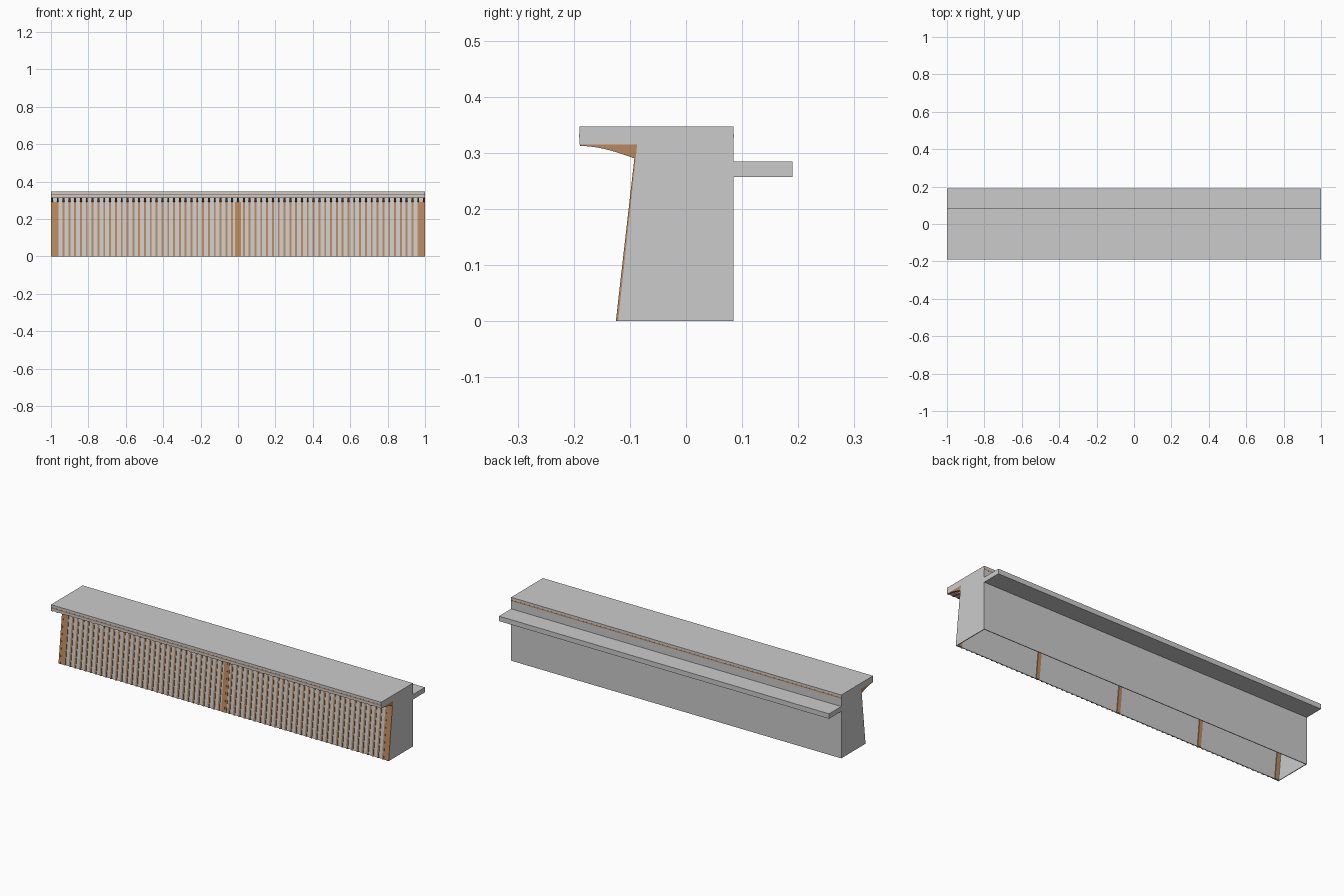
import bpy, math

if "Cube" in bpy.data.objects:
    bpy.data.objects.remove(bpy.data.objects["Cube"])

def material(name, color):
    m = bpy.data.materials.new(name)
    m.diffuse_color = color
    m.use_nodes = True
    m.node_tree.nodes["Principled BSDF"].inputs["Base Color"].default_value = m.diffuse_color
    return m

WOOD = material("warm_wood", (0.5, 0.25, 0.11, 1))

def extrude(name, profile, spans, mat=None):
    """Extrude a (y, z) profile along x for every (x0, x1) span."""
    verts, faces, n = [], [], len(profile)
    for x0, x1 in spans:
        b = len(verts)
        verts += [(x0, y, z) for y, z in profile] + [(x1, y, z) for y, z in profile]
        faces += [tuple(b + i for i in reversed(range(n))), tuple(b + n + i for i in range(n))]
        faces += [(b + i, b + (i + 1) % n, b + n + (i + 1) % n, b + n + i) for i in range(n)]
    me = bpy.data.meshes.new(name)
    me.from_pydata(verts, [], faces)
    if mat:
        me.materials.append(mat)
    ob = bpy.data.objects.new(name, me)
    bpy.context.collection.objects.link(ob)
    return ob

def rect(y0, y1, z0, z1):
    return [(y0, z0), (y1, z0), (y1, z1), (y0, z1)]

FULL = [(-1, 1)]
T = 0.004  # sheet thickness

# Hollow body, open underneath: leaning front, back and two ends
def front_y(z):
    return -0.121 + 0.034 * z / 0.315

extrude("front_panel", [(front_y(0), 0), (front_y(0) + T, 0),
                        (front_y(0.315) + T, 0.315), (front_y(0.315), 0.315)], [(-1 + T, 1 - T)])
extrude("back_panel", rect(0.085 - T, 0.085, 0, 0.315), [(-1 + T, 1 - T)])
extrude("end_panels", [(front_y(0), 0), (0.085, 0), (0.085, 0.315), (front_y(0.315), 0.315)],
        [(-1, -1 + T), (1 - T, 1)])

# Counter top with inlaid wood lines on the long edges
extrude("counter_top", rect(-0.19, 0.085, 0.315, 0.347), FULL)
extrude("front_inlay", rect(-0.1905, -0.186, 0.327, 0.333), FULL, WOOD)
extrude("back_inlay", rect(0.081, 0.0855, 0.327, 0.333), FULL, WOOD)

# Rear work shelf
extrude("work_shelf", rect(0.085, 0.19, 0.257, 0.284), FULL)

# Front ribs that sweep forward under the overhang
curve = []
for i in range(9):
    t = i / 8
    curve.append((-0.092 - 0.097 * t, 0.290 + 0.022 * math.sin(t * math.pi / 2)))
rib = [(front_y(0.315), 0.315), (-0.189, 0.315)] + curve[::-1] + [(-0.125, 0), (front_y(0), 0)]
step, w = 1.99 / 64, 0.005
ribs = [(-0.995 + i * step - w, -0.995 + i * step + w) for i in range(65)]
extrude("front_ribs", rib, ribs, WOOD)

# Wider joint strips on the front at the ends and the middle
strip = [(-0.1235, 0), (front_y(0), 0), (front_y(0.29), 0.29), (-0.0915, 0.29)]
extrude("joint_strips", strip, [(c - 0.016, c + 0.016) for c in (-0.98, 0, 0.98)], WOOD)

# Inner posts behind the front panel
post = [(front_y(0) + T, 0), (front_y(0) + 2 * T, 0),
        (front_y(0.315) + 2 * T, 0.315), (front_y(0.315) + T, 0.315)]
extrude("inner_posts", post, [(c - 0.01, c + 0.01) for c in (-0.98, -0.5, 0, 0.5, 0.98)], WOOD)
